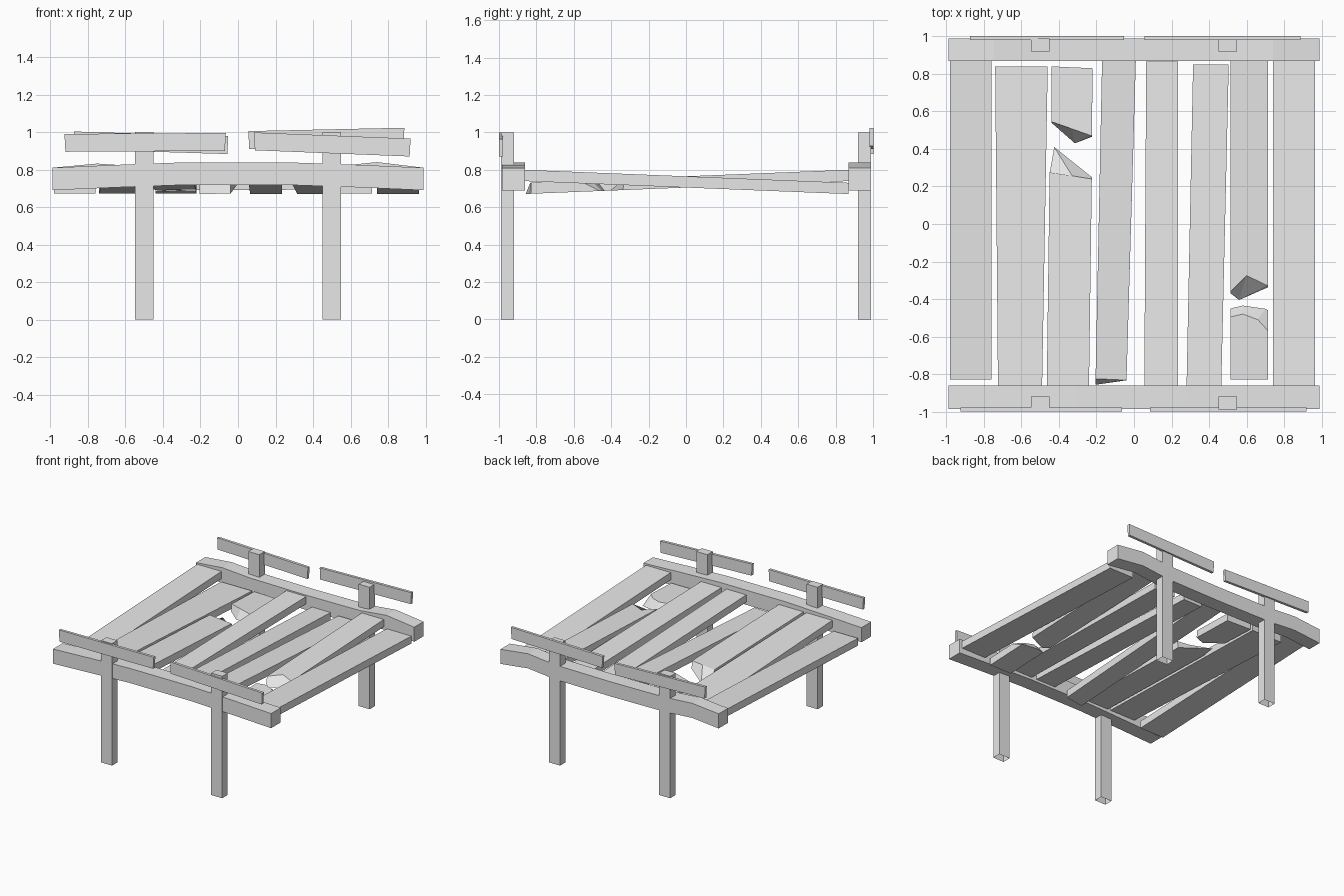
import bpy
import bmesh

cube = bpy.data.objects.get("Cube")
if cube:
    bpy.data.objects.remove(cube)

grey = bpy.data.materials.new("plain grey")
grey.use_nodes = True
grey.diffuse_color = (0.8, 0.8, 0.8, 1)
grey.node_tree.nodes["Principled BSDF"].inputs["Base Color"].default_value = (0.8, 0.8, 0.8, 1)


def loft(name, ring_a, ring_b, cap_a=True):
    """Solid between two matching outlines."""
    bm = bmesh.new()
    a = [bm.verts.new(p) for p in ring_a]
    b = [bm.verts.new(p) for p in ring_b]
    n = len(a)
    for i in range(n):
        j = (i + 1) % n
        bm.faces.new((a[i], a[j], b[j], b[i]))
    if cap_a:
        bm.faces.new(a[::-1])
    bm.faces.new(b)
    bmesh.ops.remove_doubles(bm, verts=bm.verts, dist=0.0005)
    bmesh.ops.recalc_face_normals(bm, faces=bm.faces)
    mesh = bpy.data.meshes.new(name)
    bm.to_mesh(mesh)
    bm.free()
    mesh.materials.append(grey)
    obj = bpy.data.objects.new(name, mesh)
    bpy.context.collection.objects.link(obj)
    return obj


def side_profile(name, points, y0, y1):
    """Outline in x and z, pushed through along y."""
    return loft(name, [(x, y0, z) for x, z in points], [(x, y1, z) for x, z in points])


def plank(name, tilt, top, bottom=None):
    """Deck board from plan outlines; tilt is +1 when the back end is high."""
    bottom = bottom or top
    level = lambda y: 0.765 + tilt * 0.04 * y
    return loft(name, [(x, y, level(y) - 0.06) for x, y in bottom],
                [(x, y, level(y)) for x, y in top])


# Posts, open underneath
for side, y0 in (("front", -0.99), ("back", 0.92)):
    for hand, x in (("right", -0.5), ("left", 0.5)):
        foot = [(x + dx, y0 + dy, 0) for dx, dy in
                ((-0.05, 0), (0.05, 0), (0.05, 0.07), (-0.05, 0.07))]
        loft(f"{side}_{hand}_post", foot, [(px, py, 1) for px, py, _ in foot], cap_a=False)

# Side beams with bowed profiles
front_top = [(-0.99, 0.81), (-0.65, 0.825), (-0.3, 0.838), (0.28, 0.838), (0.65, 0.825), (0.99, 0.81)]
back_top = [(-0.99, 0.81), (-0.75, 0.832), (-0.5, 0.815), (0, 0.81), (0.5, 0.815), (0.74, 0.84), (0.99, 0.81)]
for name, top, y0, y1 in (("front_beam", front_top, -0.985, -0.86), ("back_beam", back_top, 0.87, 0.99)):
    side_profile(name, top + [(x, z - 0.12) for x, z in reversed(top)], y0, y1)

# Crooked hand rails: start x, end x, top at start, top at end
for name, x0, x1, z0, z1, y0 in (
        ("front_right_rail", -0.925, -0.065, 0.99, 0.995, -1),
        ("front_left_rail", 0.085, 0.92, 0.998, 0.965, -1),
        ("back_right_rail", -0.875, -0.052, 1.003, 0.978, 0.98),
        ("back_left_rail", 0.055, 0.887, 1.005, 1.023, 0.98)):
    side_profile(name, [(x0, z0), (x1, z1), (x1 - 0.005, z1 - 0.095), (x0 + 0.005, z0 - 0.095)], y0, y0 + 0.022)

# Whole planks: tilt, back x pair, front x pair, back y, front y
for i, (tilt, b0, b1, f0, f1, yb, yf) in enumerate((
        (1, -0.985 + 0.005, -0.76, -0.98, -0.76, 0.88, -0.83),
        (-1, -0.74, -0.46, -0.725, -0.49, 0.84, -0.87),
        (-1, 0.065, 0.235, 0.055, 0.235, 0.865, -0.87),
        (-1, 0.315, 0.505, 0.28, 0.465, 0.85, -0.87),
        (-1, 0.74, 0.965, 0.74, 0.965, 0.87, -0.87))):
    plank(f"plank_{i + 1}", tilt, [(b0, yb), (f0, yf), (f1, yf), (b1, yb)])

# Plank with a slanted front end
plank("slanted_plank", 1,
      [(-0.17, 0.88), (-0.205, -0.825), (-0.04, -0.832), (0.01, 0.88)],
      [(-0.17, 0.88), (-0.205, -0.857), (-0.04, -0.833), (0.01, 0.88)])

# Snapped planks with splintered ends
back = [(-0.22, 0.83), (-0.44, 0.84)]
plank("right_snapped_back", -1,
      back + [(-0.44, 0.545), (-0.33, 0.507), (-0.225, 0.47)],
      back + [(-0.44, 0.54), (-0.315, 0.43), (-0.225, 0.465)])
front = [(-0.24, -0.87), (-0.465, -0.87)]
plank("right_snapped_front", -1,
      front[::-1] + [(-0.225, 0.24), (-0.33, 0.257), (-0.45, 0.275)],
      front[::-1] + [(-0.225, 0.25), (-0.425, 0.41), (-0.448, 0.28)])
back = [(0.715, 0.88), (0.515, 0.88)]
plank("left_snapped_back", 1,
      back + [(0.515, -0.36), (0.6, -0.275), (0.715, -0.33)],
      back + [(0.515, -0.37), (0.56, -0.405), (0.715, -0.337)])
front = [(0.515, -0.83), (0.715, -0.83)]
plank("left_snapped_front", 1,
      front + [(0.715, -0.57), (0.66, -0.51), (0.58, -0.48), (0.515, -0.495)],
      front + [(0.715, -0.46), (0.7, -0.452), (0.58, -0.435), (0.515, -0.45)])
